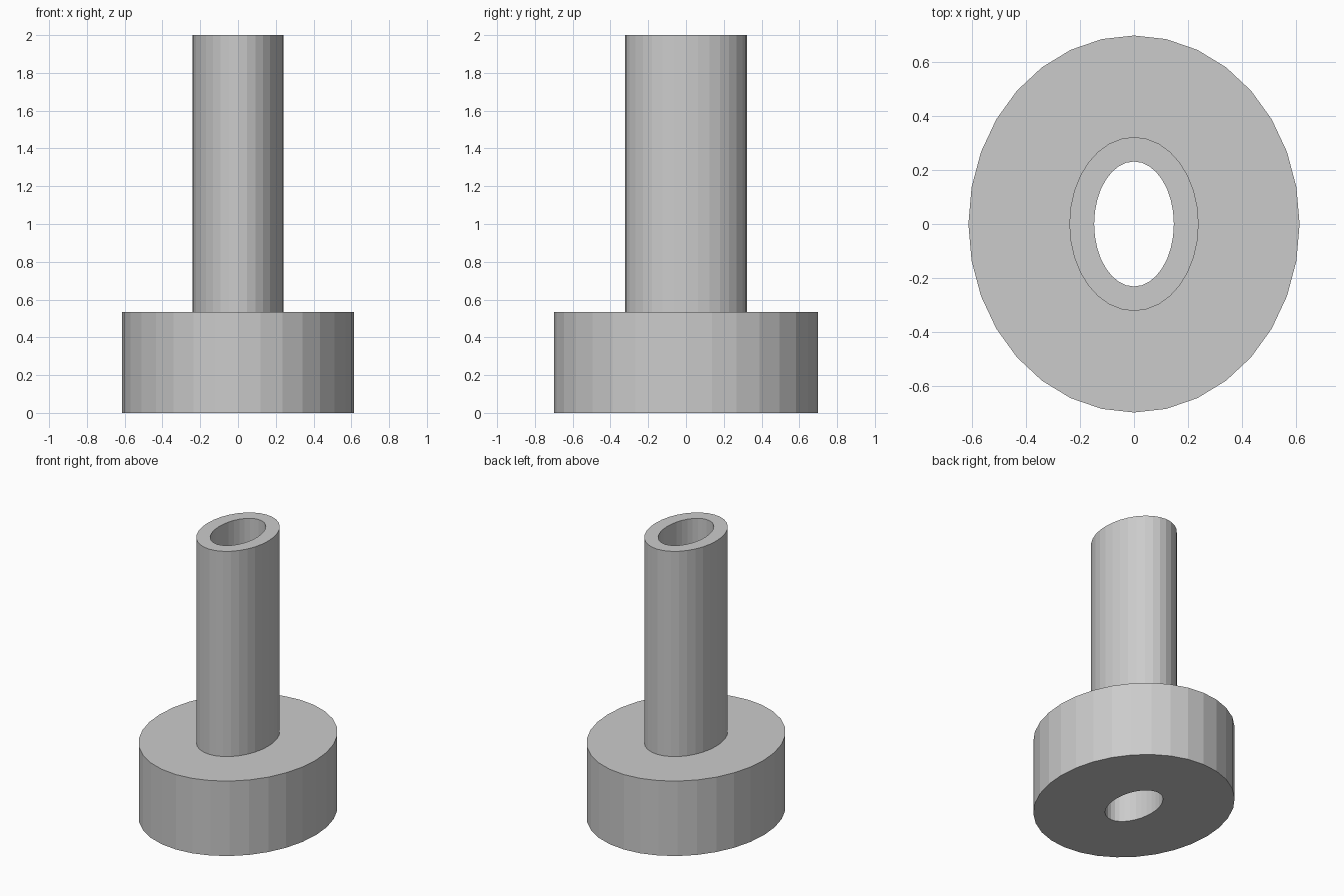
import bpy
import math

SIDES = 32

cube = bpy.data.objects.get("Cube")
if cube:
    bpy.data.objects.remove(cube, do_unlink=True)

grey = bpy.data.materials.new("plain_grey")
grey.use_nodes = True
colour = (0.6, 0.6, 0.6, 1)
grey.diffuse_color = colour
grey.node_tree.nodes["Principled BSDF"].inputs["Base Color"].default_value = colour


def oval_ring(rx, ry, z):
    """One oval loop of points at height z."""
    angles = [math.tau * i / SIDES for i in range(SIDES)]
    return [(rx * math.cos(a), ry * math.sin(a), z) for a in angles]


def closed_lathe(name, profile):
    """Join oval loops in order, the last back to the first."""
    verts = [p for ring in profile for p in oval_ring(*ring)]
    count = len(profile)
    faces = []
    for r in range(count):
        a, b = r * SIDES, (r + 1) % count * SIDES
        for i in range(SIDES):
            j = (i + 1) % SIDES
            faces.append((a + i, a + j, b + j, b + i))
    mesh = bpy.data.meshes.new(name)
    mesh.from_pydata(verts, [], faces)
    mesh.materials.append(grey)
    obj = bpy.data.objects.new(name, mesh)
    bpy.context.collection.objects.link(obj)
    return obj


# Wide oval base and upright oval tube, with one bore through both
bore = (0.148, 0.232)
tube = (0.24, 0.323)
base = (0.615, 0.70)
base_top, tube_top = 0.535, 2.0
closed_lathe("flanged_tube", [
    (*base, 0), (*base, base_top),
    (*tube, base_top), (*tube, tube_top),
    (*bore, tube_top), (*bore, 0),
])
